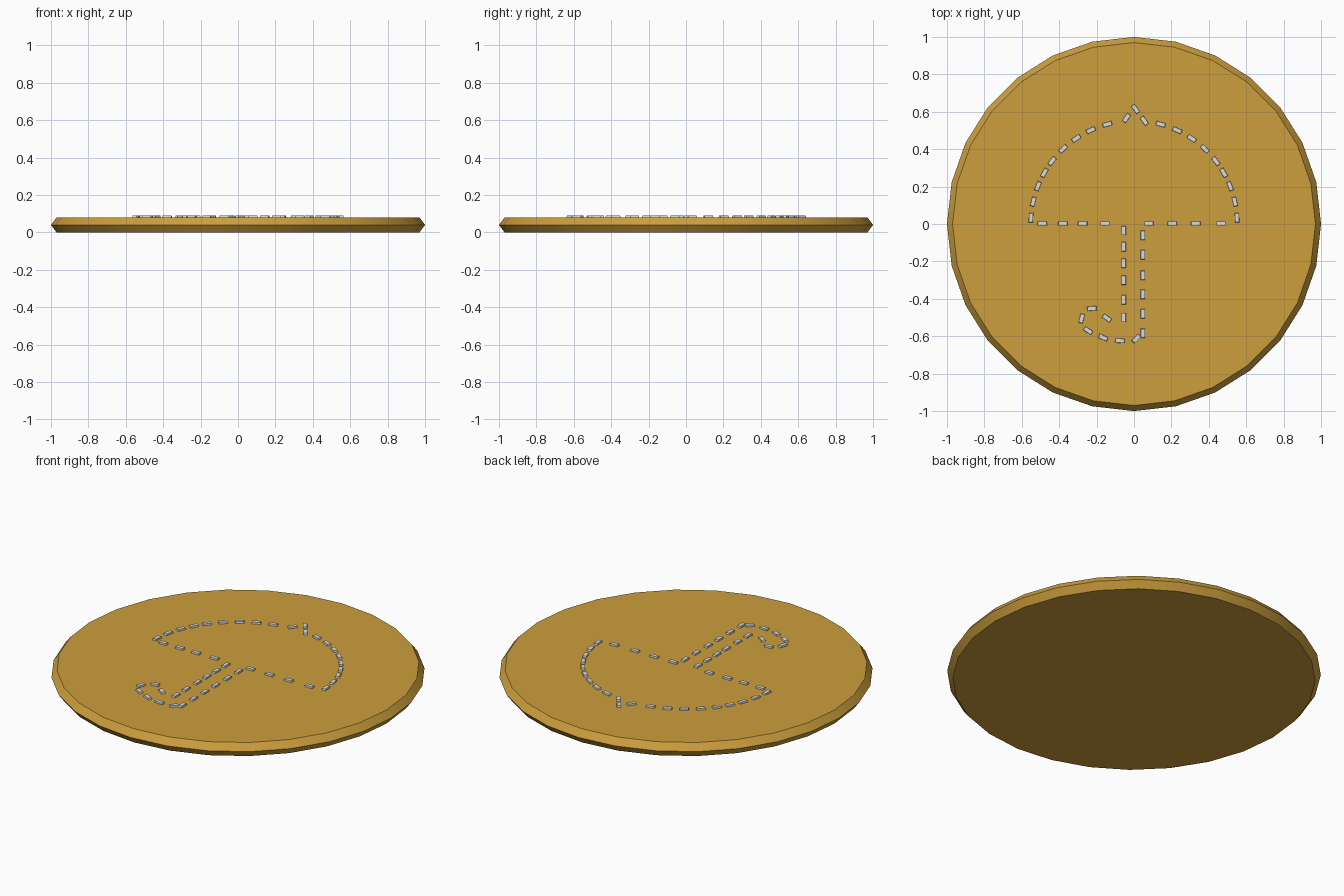
import bpy, bmesh, math
from mathutils import Matrix, Vector

if "Cube" in bpy.data.objects:
    bpy.data.objects.remove(bpy.data.objects["Cube"])


def material(name, col):
    m = bpy.data.materials.new(name)
    m.diffuse_color = (*col, 1)
    m.use_nodes = True
    m.node_tree.nodes["Principled BSDF"].inputs["Base Color"].default_value = m.diffuse_color
    return m


def make(name, bm, mat):
    bmesh.ops.recalc_face_normals(bm, faces=bm.faces)
    me = bpy.data.meshes.new(name)
    bm.to_mesh(me)
    bm.free()
    me.materials.append(mat)
    ob = bpy.data.objects.new(name, me)
    bpy.context.collection.objects.link(ob)
    return ob


gold = material("caramel gold", (0.61, 0.345, 0.048))
silver = material("pale silver", (0.70, 0.72, 0.77))

# Candy disc: 28 sides with a pointed rim
N = 28
bm = bmesh.new()
rings = [[bm.verts.new((r * math.cos(2 * math.pi * i / N), r * math.sin(2 * math.pi * i / N), z))
          for i in range(N)] for r, z in ((0.97, 0), (1, 0.04), (0.97, 0.08))]
for a, b in zip(rings, rings[1:]):
    for i in range(N):
        j = (i + 1) % N
        bm.faces.new((a[i], a[j], b[j], b[i])).smooth = True
bm.faces.new(rings[0])
bm.faces.new(rings[2])
for e in bm.edges:
    # keep the rim creases crisp, the sides round
    if abs(e.verts[0].co.z - e.verts[1].co.z) < 1e-6:
        e.smooth = False
make("candy_disc", bm, gold)

# Dashes of the umbrella outline: (x, y, angle)
dashes = []
for a in (3.5, 12.5, 21.5, 29.7, 37.5, 46.7, 56, 65.3, 75):      # canopy arc
    for s in (1, -1):
        t = math.radians(a)
        dashes.append((s * 0.552 * math.cos(t), 0.552 * math.sin(t), s * (a + 90)))
dashes += [(-0.04, 0.567, 55), (0.008, 0.615, -55), (0.055, 0.552, -55)]   # canopy tip
dashes += [(x, 0.003, 0) for x in (-0.49, -0.38, -0.275, -0.155, 0.08, 0.205, 0.33, 0.465)]
dashes += [(-0.055, y, 90) for y in (-0.035, -0.122, -0.21, -0.3, -0.405, -0.5)]
dashes += [(0.047, y, 90) for y in (-0.06, -0.165, -0.275, -0.375, -0.48, -0.585)]
dashes += [(0.012, -0.613, 45), (-0.075, -0.624, -3), (-0.165, -0.607, -25), (-0.245, -0.57, -33),
           (-0.28, -0.505, 75), (-0.225, -0.452, 5), (-0.145, -0.503, -35)]  # hooked handle

bm = bmesh.new()
for x, y, a in dashes:
    m = Matrix.Translation((x, y, 0.083)) @ Matrix.Rotation(math.radians(a), 4, 'Z') \
        @ Matrix.Diagonal((0.052, 0.024, 0.014, 1))
    vs = bmesh.ops.create_cube(bm, size=1, matrix=m)["verts"]
    c = Vector((x, y, 0))
    for v in vs:                                   # slight taper on top
        if v.co.z > 0.083:
            v.co.xy = c.xy + (v.co.xy - c.xy) * 0.88
make("umbrella_outline", bm, silver)
